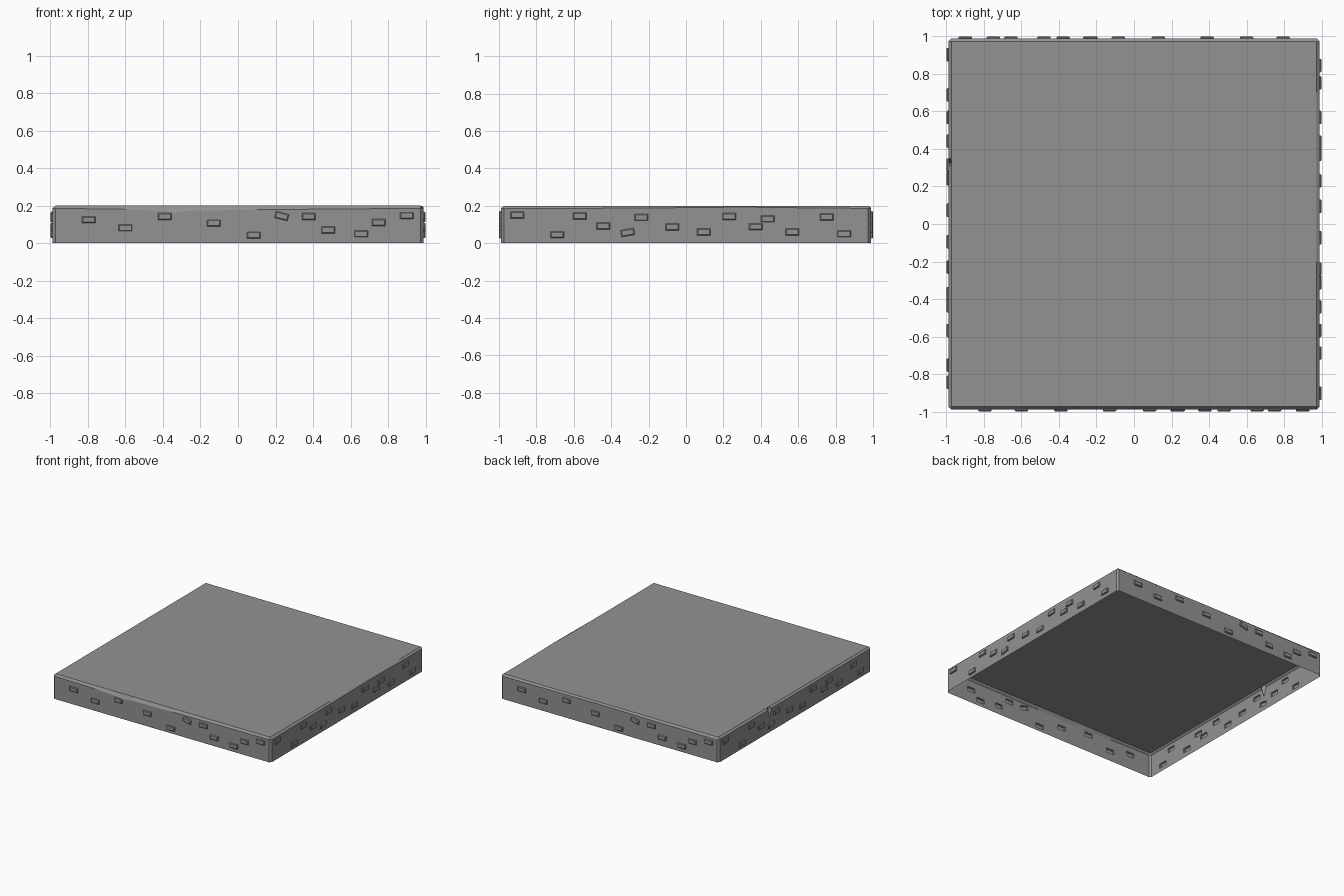
import bpy, bmesh
from math import cos, sin, pi, radians
from mathutils import Matrix, Vector

if "Cube" in bpy.data.objects:
    bpy.data.objects.remove(bpy.data.objects["Cube"])

WALL, RIM, TOP, OUT = 0.989, 0.974, 0.2, 1.0
BW, BH = 0.036, 0.018          # brick half sizes

# raised bricks: position along wall, height, tilt; opposite walls repeat
FRONT = [(-.795, .125, 0), (-.6, .082, 0), (-.39, .143, 0), (-.13, .107, 0),
         (.083, .043, 0), (.233, .145, -15), (.378, .143, 0), (.48, .07, 0),
         (.656, .05, 0), (.75, .11, 0), (.9, .147, 0)]
RIGHT = [(-.903, .15, 0), (-.688, .045, 0), (-.568, .145, 0), (-.442, .092, 0),
         (-.312, .057, 10), (-.24, .138, 0), (-.073, .087, 0), (.095, .06, 0),
         (.23, .143, 0), (.372, .088, 0), (.437, .13, 0), (.568, .06, 0),
         (.752, .14, 0), (.845, .05, 0)]
# worn lower line of the top bevel on each wall
WORN_FRONT = [(-RIM, .186), (-.6, .181), (-.42, .172), (-.34, .164),
              (-.27, .173), (.1, .179), (RIM, .186)]
WORN_RIGHT = [(-RIM, .184), (-.2, .188), (.3, .193), (.7, .188), (RIM, .186)]
WORN_BACK = [(-RIM, .186), (-.1, .19), (.4, .186), (RIM, .184)]
WORN_LEFT = [(-RIM, .186), (-.35, .186), (-.325, .11), (-.31, .186), (RIM, .186)]

bm = bmesh.new()


def wall(angle, bricks, worn, notch=None):
    m = Matrix.Rotation(angle, 4, 'Z')

    def vert(u, d, z):
        return bm.verts.new(m @ Vector((u, -d, z)))

    def loop(vs):
        return [bm.edges.new((vs[i], vs[(i + 1) % len(vs)])) for i in range(len(vs))]

    def strip(a, b):
        for i in range(len(a)):
            j = (i + 1) % len(a)
            bm.faces.new((a[i], a[j], b[j], b[i]))

    # flat wall sheet with openings for hollow raised bricks
    line = [vert(u, WALL, z) for u, z in worn]
    base = [vert(-RIM, WALL, 0), vert(RIM, WALL, 0)]
    edges = loop(base + line[::-1])
    shells = []
    for cu, cz, tilt in bricks:
        t = radians(tilt)
        rings = []
        for s, d in ((0, WALL), (0, OUT - .005), (.005, OUT)):
            pts = [(sx * (BW - s), sz * (BH - s)) for sx, sz in
                   ((-1, -1), (1, -1), (1, 1), (-1, 1))]
            rings.append([vert(cu + x * cos(t) - z * sin(t), d,
                               cz + x * sin(t) + z * cos(t)) for x, z in pts])
        edges += loop(rings[0])
        shells.append(rings)
    bmesh.ops.triangle_fill(bm, edges=edges, use_beauty=True,
                            normal=m @ Vector((0, -1, 0)))
    for r in shells:
        strip(r[0], r[1])
        strip(r[1], r[2])
        bm.faces.new(r[2])

    # bevel between wall and top, with an optional chipped notch
    upper = [vert(u, RIM, TOP) for u, z in worn]
    for i in range(len(worn) - 1):
        if notch in (i, i + 1):
            continue
        bm.faces.new((line[i], line[i + 1], upper[i + 1], upper[i]))
    if notch:
        k = notch
        deep = vert(worn[k][0], WALL - .025, .172)
        for s in (k - 1, k + 1):
            bm.faces.new((line[s], line[k], deep))
            bm.faces.new((line[s], deep, upper[k], upper[s]))

    # chamfered vertical corner
    c = [vert(RIM, WALL, 0), vert(WALL, RIM, 0),
         vert(WALL, RIM, .186), vert(RIM, WALL, worn[-1][1])]
    bm.faces.new(c)
    bm.faces.new((c[3], c[2], vert(RIM, RIM, TOP)))
    return upper


rim = []
rim += wall(0, FRONT, WORN_FRONT)[:-1]
rim += wall(pi / 2, RIGHT, WORN_RIGHT)[:-1]
rim += wall(pi, FRONT, WORN_BACK)[:-1]
rim += wall(3 * pi / 2, RIGHT, WORN_LEFT, notch=2)[:-1]

# flat top; underside stays open
bm.faces.new(rim)
bmesh.ops.remove_doubles(bm, verts=bm.verts, dist=.0025)
bmesh.ops.recalc_face_normals(bm, faces=bm.faces)
top = max(bm.faces, key=lambda f: f.calc_area())
if top.normal.z < 0:
    bmesh.ops.reverse_faces(bm, faces=bm.faces)

mesh = bpy.data.meshes.new("floor_slab")
bm.to_mesh(mesh)
bm.free()
slab = bpy.data.objects.new("floor_slab", mesh)
bpy.context.collection.objects.link(slab)

# dark stone colour
stone = bpy.data.materials.new("dark_stone")
stone.diffuse_color = (.29, .29, .29, 1)
stone.use_nodes = True
stone.node_tree.nodes["Principled BSDF"].inputs["Base Color"].default_value = stone.diffuse_color
mesh.materials.append(stone)
